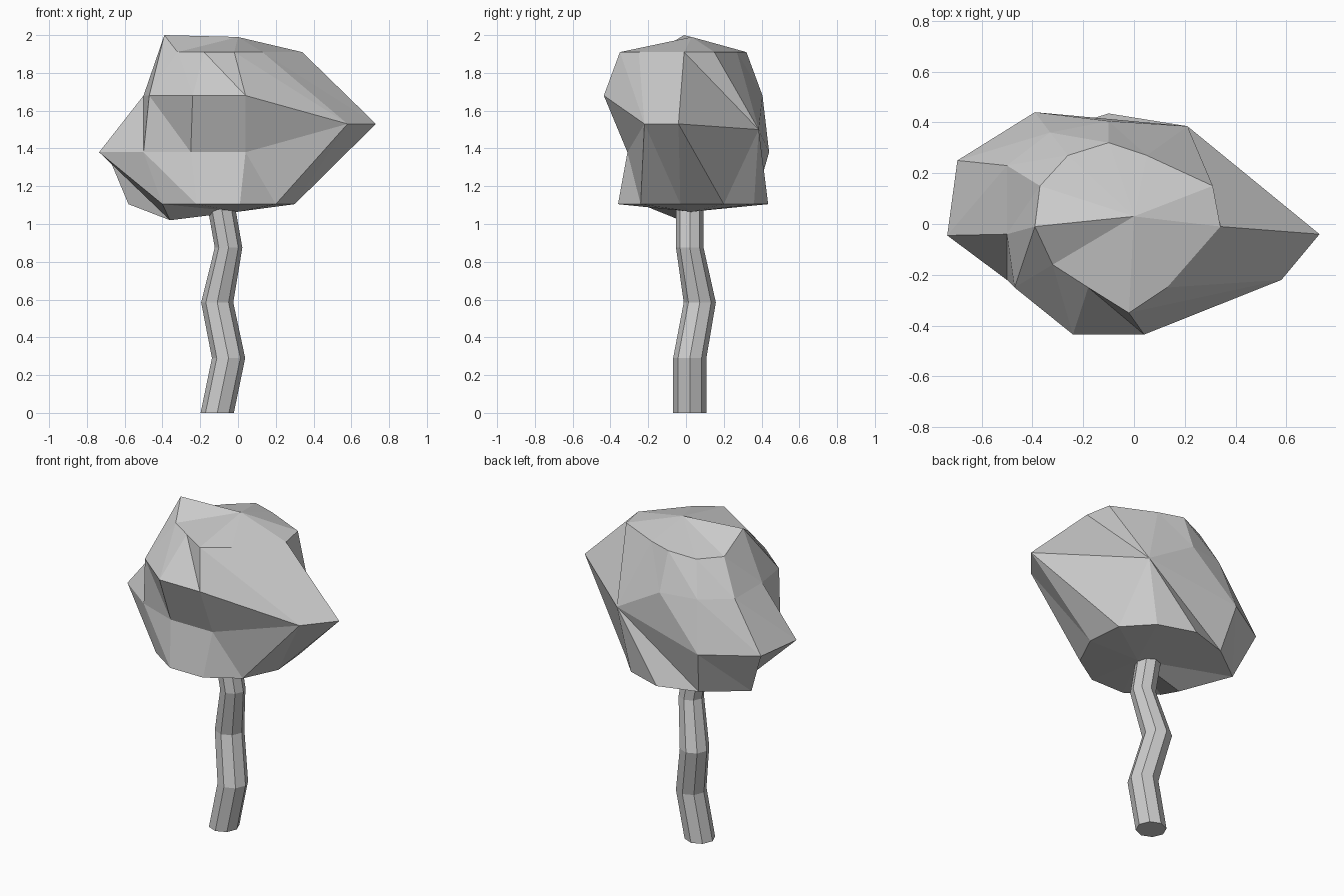
import bpy, bmesh
from math import cos, sin, tau

if "Cube" in bpy.data.objects:
    bpy.data.objects.remove(bpy.data.objects["Cube"])


def finish(bm, name):
    bmesh.ops.recalc_face_normals(bm, faces=bm.faces)
    mesh = bpy.data.meshes.new(name)
    bm.to_mesh(mesh)
    bm.free()
    bpy.context.collection.objects.link(bpy.data.objects.new(name, mesh))


def add_vert(bm, cache, p, z):
    co = (p[0], p[1], p[2] if len(p) > 2 else z)
    if co not in cache:
        cache[co] = bm.verts.new(co)
    return cache[co]


def add_face(bm, *verts):
    if len(set(verts)) == len(verts):
        bm.faces.new(verts)


# Crooked eight-sided trunk: centre x, centre y, height, radius
bm = bmesh.new()
path = [(-.11, .02, 0, .088), (-.05, .02, .29, .088), (-.11, .073, .585, .085),
        (-.05, .02, .875, .073), (-.09, .02, 1.1, .073)]
loops = [[bm.verts.new((x + r * cos(tau * i / 8), y + r * sin(tau * i / 8), z))
          for i in range(8)] for x, y, z, r in path]
for lo, up in zip(loops, loops[1:]):
    for i in range(8):
        j = (i + 1) % 8
        bm.faces.new((lo[i], lo[j], up[j], up[i]))
bm.faces.new(loops[0])
bm.faces.new(loops[-1])
finish(bm, "trunk")

# Faceted crown: four rings of eleven points, some shared where corners collapse
tip = (.73, -.04, 1.53)
shoulder = (.58, -.22, 1.53)
back = (.21, .385, 1.5)
rings = [
    (1.105, [(.30, -.03), (.20, -.24), (.01, -.36), (-.22, -.36), (-.40, -.24),
             (-.36, -.03, 1.02), (-.58, .18), (-.34, .36), (-.10, .435),
             (.13, .36), (.28, .20)]),
    (1.38, [tip, shoulder, (.04, -.31), (-.25, -.31), (-.50, -.22), (-.735, -.045),
            (-.695, .25), (-.39, .44), back, back, back]),
    (1.68, [tip, shoulder, (.04, -.435), (-.24, -.435), (-.47, -.25), (-.50, -.04),
            (-.50, .23), (-.33, .36), (-.10, .405), back, back]),
    (1.91, [(.34, -.01), (.13, -.25), (-.02, -.35), (-.18, -.25), (-.32, -.16),
            (-.39, -.01, 2.0), (-.37, .15, 1.88), (-.26, .27, 1.88), (-.10, .32),
            (.05, .27), (.31, .15)]),
]
bm = bmesh.new()
cache = {}
loops = [[add_vert(bm, cache, p, z) for p in pts] for z, pts in rings]
for lo, up in zip(loops, loops[1:]):
    for i in range(11):
        j = (i + 1) % 11
        add_face(bm, lo[i], lo[j], up[j])
        add_face(bm, lo[i], up[j], up[i])
for loop, pole in ((loops[0], (0, .03, 1.065)), (loops[-1], (0, .03, 1.99))):
    centre = bm.verts.new(pole)
    for i in range(11):
        add_face(bm, loop[i], loop[(i + 1) % 11], centre)
finish(bm, "tree_crown")
